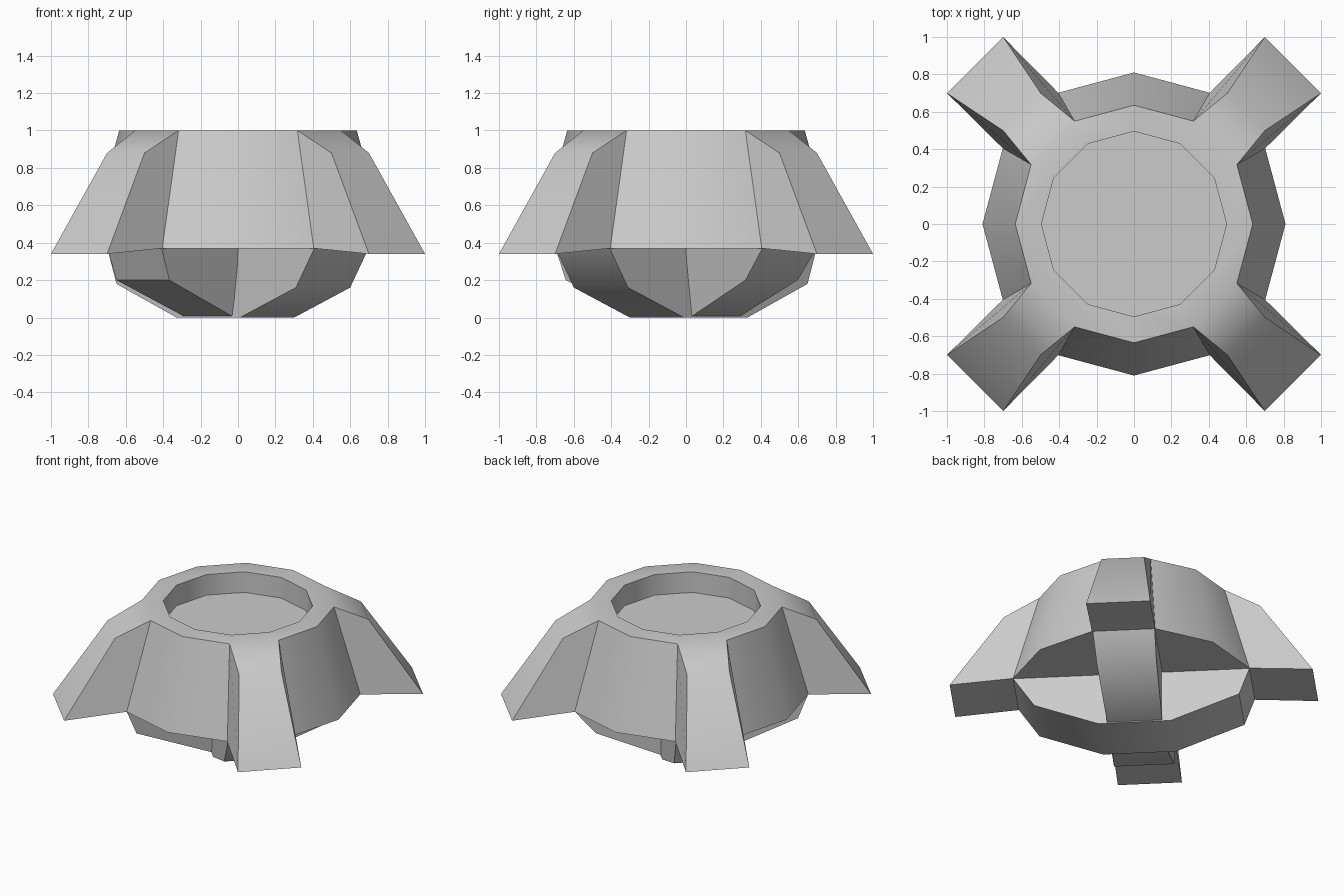
import bpy, bmesh
from math import sin, cos, radians, pi, sqrt
from mathutils import Matrix, Vector

if "Cube" in bpy.data.objects:
    bpy.data.objects.remove(bpy.data.objects["Cube"])


def finish(bm, name, angle=33):
    bmesh.ops.remove_doubles(bm, verts=bm.verts, dist=0.0005)
    bmesh.ops.recalc_face_normals(bm, faces=bm.faces)
    mesh = bpy.data.meshes.new(name)
    bm.to_mesh(mesh)
    bm.free()
    obj = bpy.data.objects.new(name, mesh)
    bpy.context.collection.objects.link(obj)
    bpy.ops.object.select_all(action='DESELECT')
    obj.select_set(True)
    bpy.context.view_layer.objects.active = obj
    bpy.ops.object.shade_smooth_by_angle(angle=radians(angle))
    return obj


def polar(r, deg, z):
    return Vector((r * cos(radians(deg)), r * sin(radians(deg)), z))


def face(bm, pts):
    bm.faces.new([bm.verts.new(p) for p in pts])


TOP_R, BASE_R, BASE_Z, HOLE_R, FLOOR_Z = 0.635, 0.81, 0.37, 0.495, 0.85

# Twelve-sided shell: rim, socket, underside; walls on the two panels per side
bm = bmesh.new()
for k in range(12):
    a, b = 30 * k, 30 * k + 30
    face(bm, [polar(HOLE_R, a, 1), polar(TOP_R, a, 1), polar(TOP_R, b, 1), polar(HOLE_R, b, 1)])
    face(bm, [polar(HOLE_R, a, FLOOR_Z), polar(HOLE_R, a, 1), polar(HOLE_R, b, 1), polar(HOLE_R, b, FLOOR_Z)])
    if k % 3 != 1:
        face(bm, [polar(BASE_R, a, BASE_Z), polar(BASE_R, b, BASE_Z), polar(TOP_R, b, 1), polar(TOP_R, a, 1)])
face(bm, [polar(HOLE_R, 30 * k, FLOOR_Z) for k in range(12)])
face(bm, [polar(BASE_R, -30 * k, BASE_Z) for k in range(12)])

# Four diagonal buttress legs growing out of the shell
for k in range(4):
    rot = Matrix.Rotation(k * pi / 2, 3, 'Z')
    right = [polar(TOP_R, 30, 1), Vector((0.7, 0.5, 0.88)), Vector((1, 0.7, 0.34)), polar(BASE_R, 30, BASE_Z)]
    left = [Vector((p.y, p.x, p.z)) for p in right]
    right, left = [rot @ p for p in right], [rot @ p for p in left]
    for i in range(3):
        face(bm, [right[i], right[i + 1], left[i + 1], left[i]])
    face(bm, right)
    face(bm, left)
finish(bm, "socket_shell_with_legs")


# Crossed bands under the shell; profile rows are (distance, z, right half width)
def band(name, profile, deg):
    bm = bmesh.new()
    rot = Matrix.Rotation(radians(deg), 3, 'Z')
    w = 0.205
    left = [bm.verts.new(rot @ Vector((s, w, z))) for s, z, h in profile]
    right = [bm.verts.new(rot @ Vector((s, -h, z))) for s, z, h in profile]
    for i in range(len(profile) - 1):
        bm.faces.new([left[i], left[i + 1], right[i + 1], right[i]])
    bm.faces.new([left[0], right[0], right[-1], left[-1]])
    bm.faces.new(left)
    bm.faces.new(right)
    finish(bm, name, 40)


E = BASE_R * cos(radians(15))
band("under_band_main",
     [(-E, 0.37, 0.205), (-0.714, 0.18, 0.205), (-0.26, 0, 0.205),
      (0.22, 0, 0.205), (0.643, 0.16, 0.205), (E, 0.37, 0.205)], -45)
band("under_band_cross",
     [(-E, 0.37, 0.205), (-0.714, 0.2, 0.195), (-0.2, 0.005, 0.16),
      (0.2, 0.005, 0.16), (0.64, 0.2, 0.19), (E, 0.37, 0.205)], 45)
